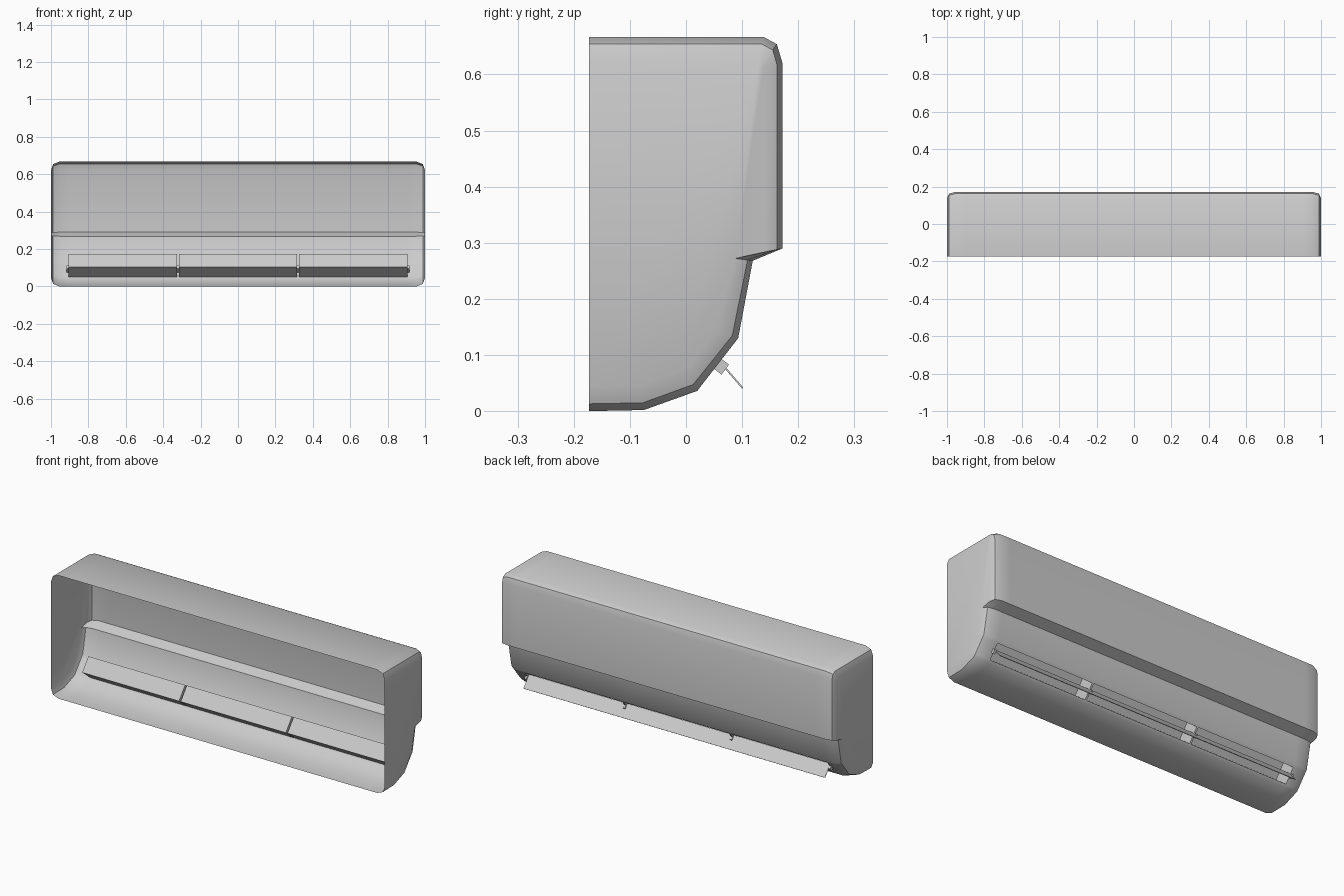
import bpy, bmesh
from mathutils import Vector

if "Cube" in bpy.data.objects:
    bpy.data.objects.remove(bpy.data.objects["Cube"])

# Side profile (y, z) from top back, round the front, to bottom back
outer = [(-.173, .667), (.138, .667), (.162, .654), (.172, .62), (.172, .29), (.119, .268),
         (.093, .13), (.020, .036), (-.075, .002), (-.173, 0)]
inner = [(-.173, .622), (.130, .622), (.136, .619), (.138, .612), (.138, .283), (.087, .272),
         (.057, .146), (-.005, .075), (-.083, .046), (-.173, .045)]


def with_slot_rows(p):
    # add the upper and lower slot edges on the sloping face
    a, b = Vector(p[6]), Vector(p[7])
    return [Vector(q) for q in p[:7]] + [a.lerp(b, .14), a.lerp(b, .86)] + [Vector(q) for q in p[7:]]


outer, inner = with_slot_rows(outer), with_slot_rows(inner)
SLOT = 7
slots = [(-.905, -.325), (-.315, .315), (.325, .905)]

# Stations along x, with how far the profile is inset there
half = [(1, 1), (.988, .29), (.955, 0)]
stations = [(-x, i) for x, i in half] + [(x, 0) for s in slots for x in s] + half[::-1]

slope = (outer[SLOT + 1] - outer[SLOT]).normalized()
inward = Vector((slope.y, -slope.x))
if inward.x > 0:
    inward = -inward
DEPTH = .09


def finish(name, bm):
    me = bpy.data.meshes.new(name)
    bm.to_mesh(me)
    bm.free()
    ob = bpy.data.objects.new(name, me)
    bpy.context.collection.objects.link(ob)
    return ob


# Casing: lofted open-backed shell with three recessed air outlets
bm = bmesh.new()
rings = [[bm.verts.new((x, *o.lerp(n, i))) for o, n in zip(outer, inner)] for x, i in stations]
for k in range(len(rings) - 1):
    a, b = rings[k], rings[k + 1]
    is_slot = (stations[k][0], stations[k + 1][0]) in slots
    for j in range(len(a) - 1):
        if is_slot and j == SLOT:
            rim = [a[j], b[j], b[j + 1], a[j + 1]]
            off = Vector((0, *(inward * DEPTH)))
            deep = [bm.verts.new(v.co + off) for v in rim]
            for m in range(4):
                n = (m + 1) % 4
                bm.faces.new((rim[m], rim[n], deep[n], deep[m]))
            bm.faces.new(deep)
        else:
            bm.faces.new((a[j], b[j], b[j + 1], a[j + 1]))
bm.faces.new(rings[0])
cap = bm.faces.new(rings[-1])
bmesh.ops.recalc_face_normals(bm, faces=bm.faces)
if cap.normal.x < 0:
    bmesh.ops.reverse_faces(bm, faces=bm.faces)
casing = finish("casing", bm)
bpy.context.view_layer.objects.active = casing
casing.select_set(True)
bpy.ops.object.shade_smooth_by_angle(angle=.7)
casing.select_set(False)


def slab(name, x0, x1, start, end, thick):
    # thin box running from start to end in the y-z plane
    s, e = Vector(start), Vector(end)
    d = (e - s).normalized()
    n = Vector((-d.y, d.x)) * thick / 2
    bm = bmesh.new()
    loops = [[bm.verts.new((x, *p)) for p in (s + n, e + n, e - n, s - n)] for x in (x0, x1)]
    for m in range(4):
        k = (m + 1) % 4
        bm.faces.new((loops[0][m], loops[0][k], loops[1][k], loops[1][m]))
    bm.faces.new(loops[0])
    bm.faces.new(loops[1])
    bmesh.ops.recalc_face_normals(bm, faces=bm.faces)
    return finish(name, bm)


# Air guide flap and its hinge arms
slab("air_flap", -.903, .903, (.052, .098), (.101, .041), .003)
for i, x in enumerate((-.91, -.32, .32, .91)):
    slab(f"flap_hinge_{i}", x - .006, x + .006, (.030, .104), (.070, .074), .022)
